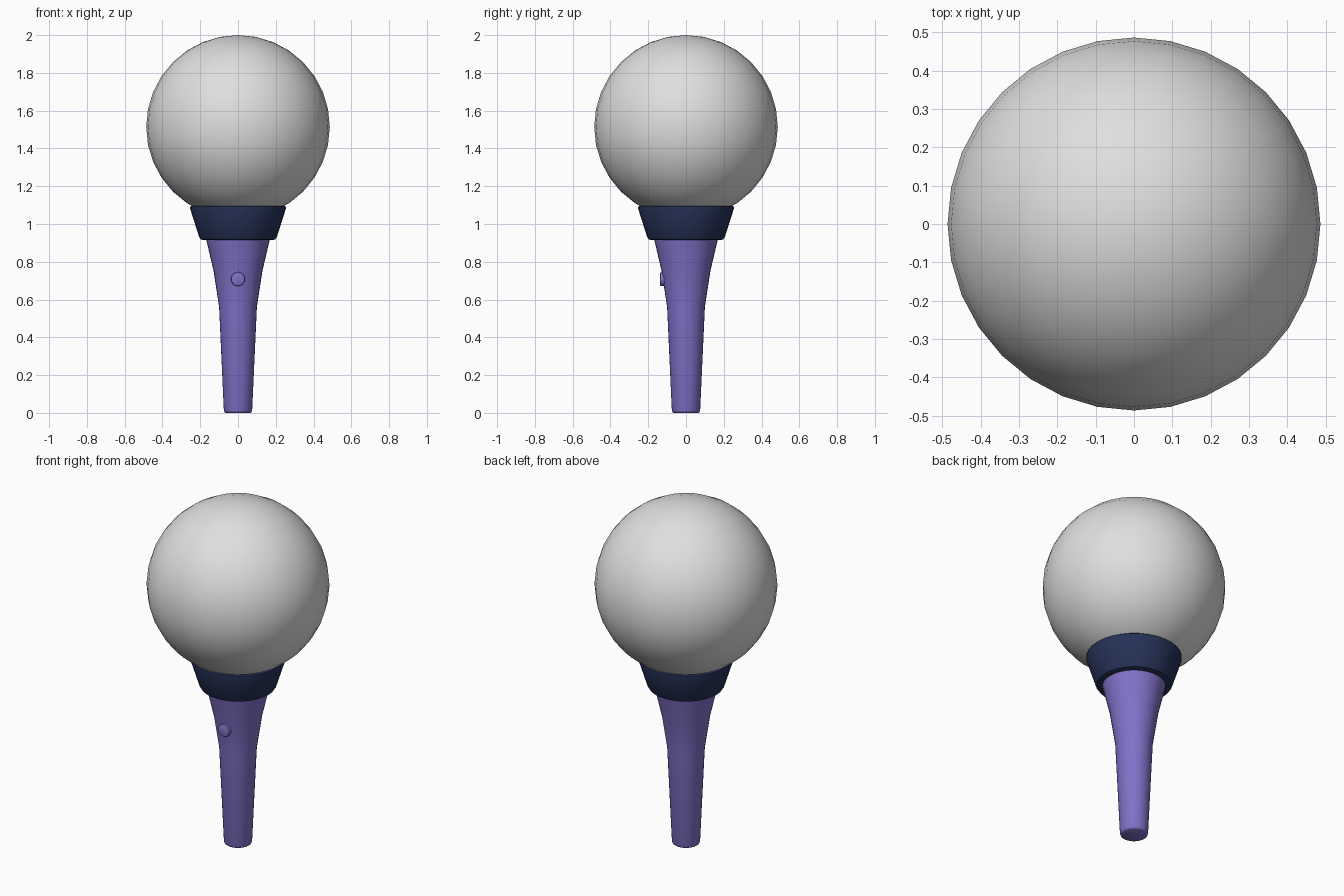
import bpy, bmesh, math
from mathutils import Matrix

if "Cube" in bpy.data.objects:
    bpy.data.objects.remove(bpy.data.objects["Cube"])


def material(name, rgb):
    m = bpy.data.materials.new(name)
    m.diffuse_color = (*rgb, 1.0)
    m.use_nodes = True
    m.node_tree.nodes["Principled BSDF"].inputs["Base Color"].default_value = m.diffuse_color
    return m


WHITE = material("globe white", (0.74, 0.74, 0.74))
NAVY = material("collar navy", (0.019, 0.031, 0.095))
PURPLE = material("handle purple", (0.22, 0.165, 0.58))


def finish(bm, name, mat, angle=40):
    bmesh.ops.recalc_face_normals(bm, faces=bm.faces[:])
    mesh = bpy.data.meshes.new(name)
    bm.to_mesh(mesh)
    bm.free()
    obj = bpy.data.objects.new(name, mesh)
    bpy.context.collection.objects.link(obj)
    mesh.materials.append(mat)
    bpy.ops.object.select_all(action='DESELECT')
    bpy.context.view_layer.objects.active = obj
    obj.select_set(True)
    bpy.ops.object.shade_smooth_by_angle(angle=math.radians(angle))
    return obj


def lathe(name, profile, mat, n=32, matrix=Matrix()):
    """Capped solid of revolution from (radius, z) points, bottom to top."""
    bm = bmesh.new()
    rings = [[bm.verts.new((r * math.cos(math.tau * i / n),
                            r * math.sin(math.tau * i / n), z)) for i in range(n)]
             for r, z in profile]
    for a, b in zip(rings, rings[1:]):
        for i in range(n):
            j = (i + 1) % n
            bm.faces.new((a[i], a[j], b[j], b[i]))
    bm.faces.new(rings[0][::-1])
    bm.faces.new(rings[-1])
    bm.transform(matrix)
    return finish(bm, name, mat)


# Round globe
bm = bmesh.new()
bmesh.ops.create_uvsphere(bm, u_segments=32, v_segments=16, radius=0.486,
                          matrix=Matrix.Translation((0, 0, 1.514)))
finish(bm, "globe", WHITE)

# Flared collar with softened rims
lathe("collar", [(0.185, 0.915), (0.198, 0.919), (0.206, 0.932), (0.254, 1.083),
                 (0.253, 1.092), (0.247, 1.096), (0.236, 1.096)], NAVY)

# Tapered handle, flaring toward the collar
lathe("handle", [(0.066, 0.0), (0.072, 0.004), (0.075, 0.014), (0.100, 0.56),
                 (0.129, 0.75), (0.170, 0.925)], PURPLE)

# Push button on the front
lathe("button", [(0.037, 0.0), (0.037, 0.050), (0.035, 0.055), (0.031, 0.057)], PURPLE,
      matrix=Matrix.Translation((0, -0.08, 0.708)) @ Matrix.Rotation(math.pi / 2, 4, 'X'))
